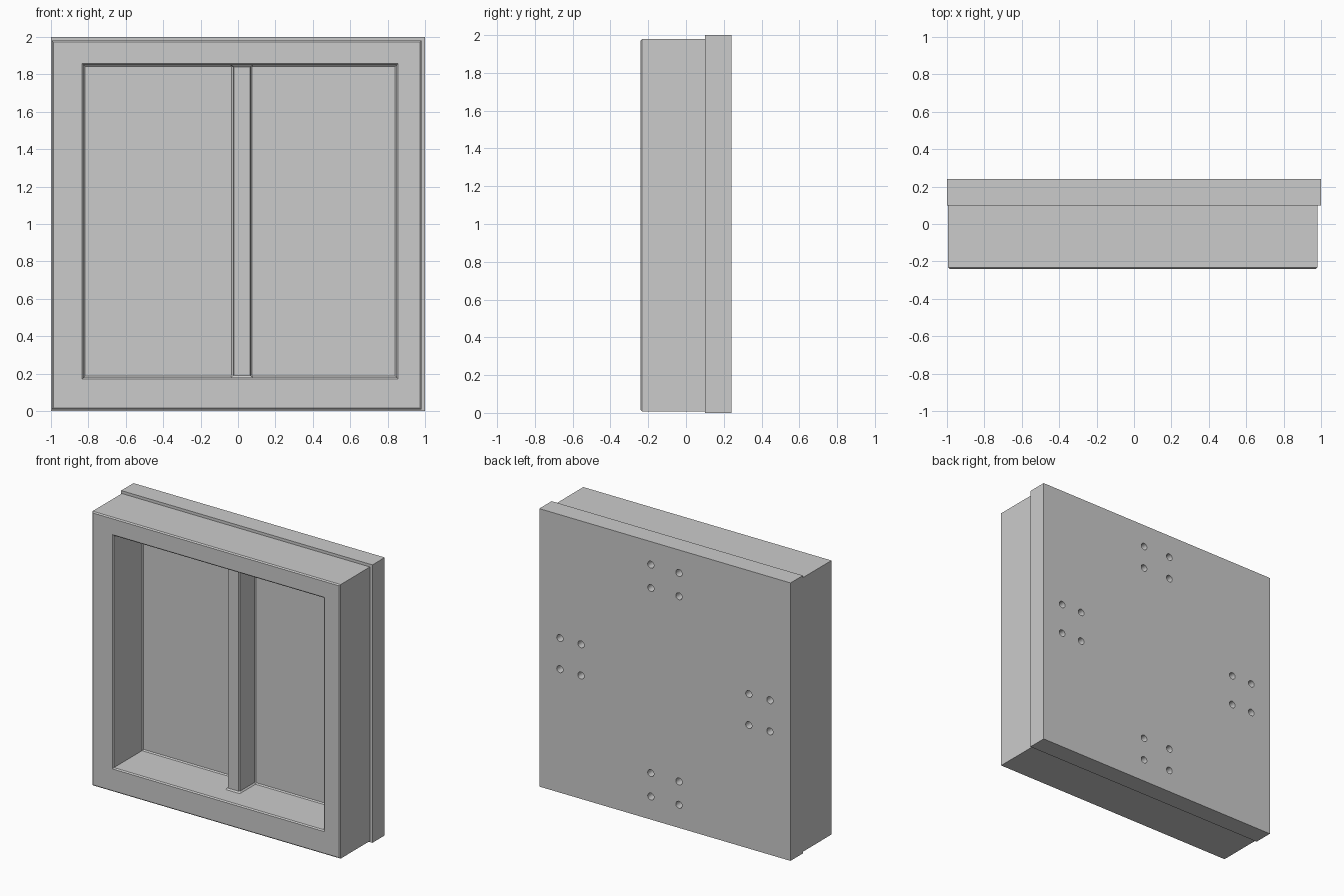
import bpy, bmesh
from math import radians
from mathutils import Matrix, Vector

if "Cube" in bpy.data.objects:
    bpy.data.objects.remove(bpy.data.objects["Cube"])


def finish(name, bm):
    bmesh.ops.recalc_face_normals(bm, faces=bm.faces)
    me = bpy.data.meshes.new(name)
    bm.to_mesh(me)
    bm.free()
    ob = bpy.data.objects.new(name, me)
    bpy.context.collection.objects.link(ob)
    return ob


def loft(name, rings):
    """Skin a stack of equal-length rings and cap both ends."""
    bm = bmesh.new()
    rows = [[bm.verts.new(p) for p in ring] for ring in rings]
    for a, b in zip(rows, rows[1:]):
        for i in range(len(a)):
            j = (i + 1) % len(a)
            bm.faces.new((a[i], a[j], b[j], b[i]))
    bm.faces.new(rows[0])
    bm.faces.new(rows[-1])
    return finish(name, bm)


def rect(x0, x1, z0, z1, y, inset=0.0):
    x0, x1, z0, z1 = x0 + inset, x1 - inset, z0 + inset, z1 - inset
    return [(x0, y, z0), (x1, y, z0), (x1, y, z1), (x0, y, z1)]


# Back plate
plate = loft("back_plate", [rect(-1, 1, 0, 2, 0.10), rect(-1, 1, 0, 2, 0.24)])

# Four clusters of blind screw holes in the back of the plate
DEPTH = 0.07
bm = bmesh.new()
for cx, cz, dx, dz in ((0, 1.75, 0.112, 0.084), (0, 0.25, 0.112, 0.084),
                       (0.752, 1, 0.084, 0.112), (-0.752, 1, 0.084, 0.112)):
    for sx in (-1, 1):
        for sz in (-1, 1):
            pos = Vector((cx + sx * dx, 0.24, cz + sz * dz))
            bmesh.ops.create_cone(
                bm, cap_ends=True, segments=24, radius1=0.025, radius2=0.025,
                depth=2 * DEPTH,
                matrix=Matrix.Translation(pos) @ Matrix.Rotation(radians(90), 4, 'X'))
cutter = finish("hole_cutter", bm)
cutter.hide_render = True
mod = plate.modifiers.new("holes", 'BOOLEAN')
mod.operation = 'DIFFERENCE'
mod.solver = 'EXACT'
mod.object = cutter
bpy.context.view_layer.objects.active = plate
bpy.ops.object.modifier_apply(modifier=mod.name)
bpy.data.objects.remove(cutter)

# Front frame: chamfered outer edge, recessed opening with a filleted floor
OUT = (-0.995, 0.98, 0.008, 1.98)
OPEN = (-0.825, 0.848, 0.18, 1.85)
C = 0.008
loft("front_frame", [
    rect(*OUT, 0.11),
    rect(*OUT, -0.24 + C),
    rect(*OUT, -0.24, C),
    rect(*OPEN, -0.24, -C),
    rect(*OPEN, -0.24 + C),
    rect(*OPEN, 0.095 - C),
    rect(*OPEN, 0.095, C),
])

# Centre divider: chamfered front, flared where it meets the recess walls
profile = [(-0.037, 0.097), (-0.028, 0.088), (-0.028, -0.076), (-0.022, -0.082),
           (0.063, -0.082), (0.069, -0.076), (0.069, 0.088), (0.078, 0.097)]


def slice_at(z, grow=0.0):
    mid = 0.0205
    return [(x + (grow if x > mid else -grow), y - (grow if y < 0 else 0), z)
            for x, y in profile]


loft("centre_divider", [slice_at(0.179, 0.01), slice_at(0.19),
                        slice_at(1.84), slice_at(1.851, 0.01)])
